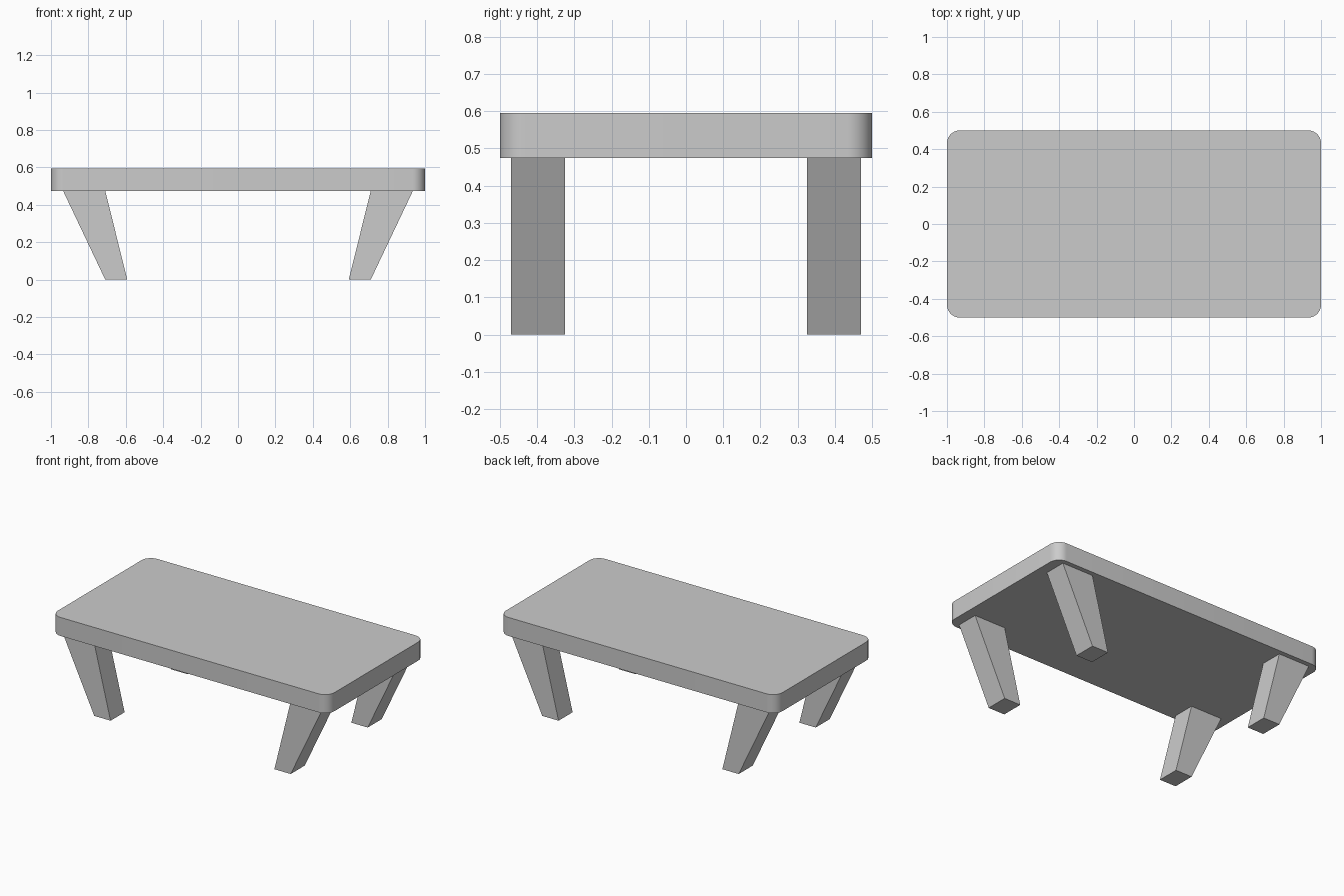
import bpy, bmesh, math

if "Cube" in bpy.data.objects:
    bpy.data.objects.remove(bpy.data.objects["Cube"])

TOP, UNDER = 0.595, 0.474


def add_object(name, bm):
    bmesh.ops.recalc_face_normals(bm, faces=bm.faces)
    mesh = bpy.data.meshes.new(name)
    bm.to_mesh(mesh)
    bm.free()
    obj = bpy.data.objects.new(name, mesh)
    bpy.context.collection.objects.link(obj)
    return obj


def extrude(bm, points, vector):
    face = bm.faces.new([bm.verts.new(p) for p in points])
    res = bmesh.ops.extrude_face_region(bm, geom=[face])
    verts = [g for g in res["geom"] if isinstance(g, bmesh.types.BMVert)]
    bmesh.ops.translate(bm, verts=verts, vec=vector)


# Table top: slab with rounded vertical corners
bm = bmesh.new()
extrude(bm, [(-1, -0.5, UNDER), (1, -0.5, UNDER), (1, 0.5, UNDER), (-1, 0.5, UNDER)],
        (0, 0, TOP - UNDER))
corners = [e for e in bm.edges if abs(e.verts[0].co.z - e.verts[1].co.z) > 0.01]
bmesh.ops.bevel(bm, geom=corners, offset=0.068, segments=10, profile=0.5, affect='EDGES')
table_top = add_object("table_top", bm)
bpy.context.view_layer.objects.active = table_top
table_top.select_set(True)
bpy.ops.object.shade_smooth_by_angle(angle=math.radians(30))

# Legs: tapered profile slanting inward toward the floor
profile = [(0.592, 0), (0.71, 0), (0.935, UNDER), (0.71, UNDER)]
for side, sx in (("left", -1), ("right", 1)):
    for end, sy in (("front", -1), ("back", 1)):
        bm = bmesh.new()
        extrude(bm, [(sx * x, sy * 0.325, z) for x, z in profile], (0, sy * 0.145, 0))
        add_object(f"{end}_{side}_leg", bm)
